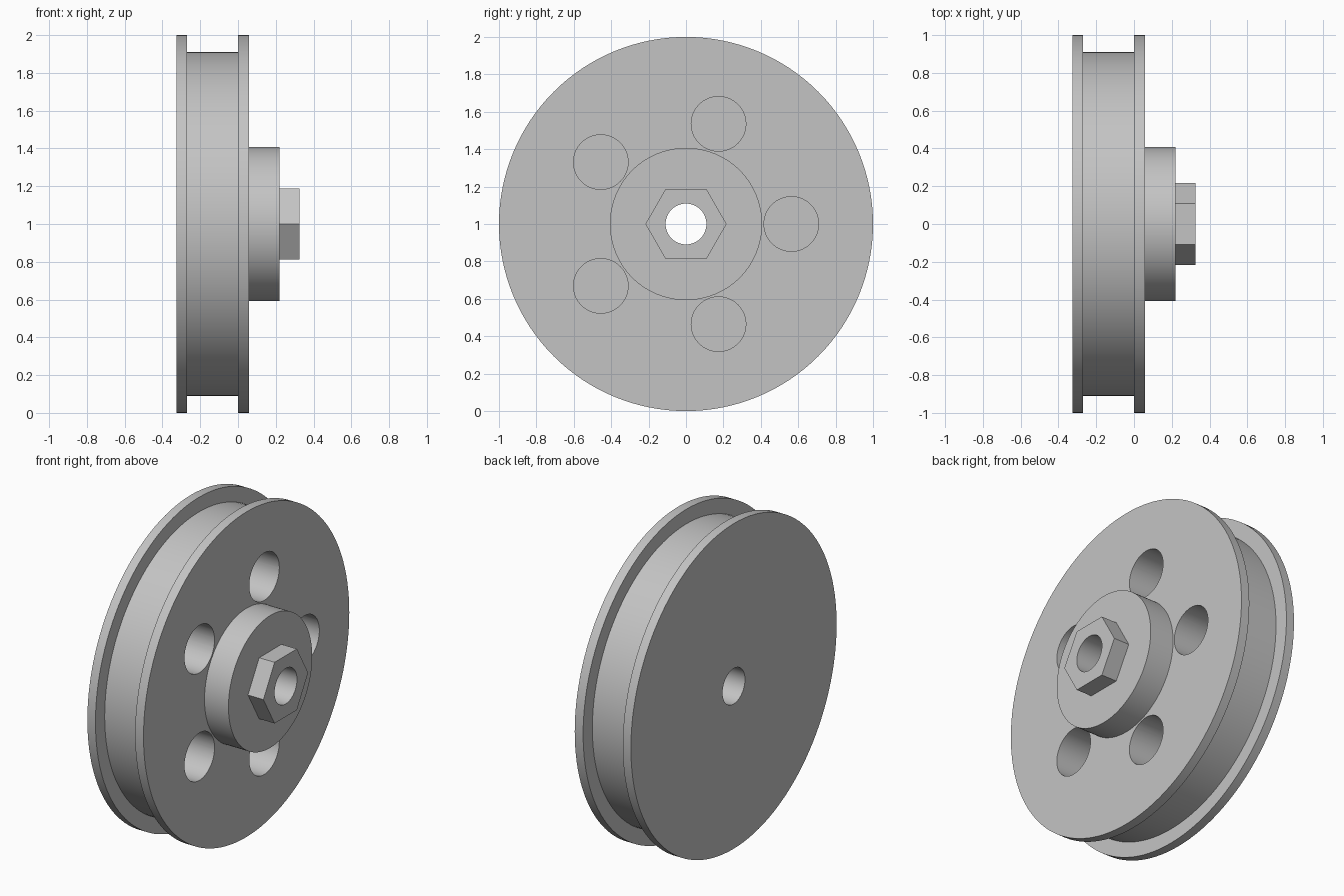
import bpy
import math
from mathutils import Matrix, Vector

cube = bpy.data.objects.get("Cube")
if cube:
    bpy.data.objects.remove(cube, do_unlink=True)

import bmesh

AXLE_Z = 1.0
SEGMENTS = 128
BORE = 0.109
X_BACK, X_GROOVE, X_FLANGE, X_FACE, X_HUB, X_TIP = -0.325, -0.27, 0.0, 0.057, 0.22, 0.325

grey = bpy.data.materials.new("plain_grey")
grey.use_nodes = True
colour = (0.55, 0.55, 0.55, 1)
grey.diffuse_color = colour
grey.node_tree.nodes["Principled BSDF"].inputs["Base Color"].default_value = colour


def add_object(name, bm):
    bmesh.ops.recalc_face_normals(bm, faces=bm.faces)
    mesh = bpy.data.meshes.new(name)
    bm.to_mesh(mesh)
    bm.free()
    mesh.materials.append(grey)
    obj = bpy.data.objects.new(name, mesh)
    bpy.context.collection.objects.link(obj)
    return obj


def lathe(name, profile):
    """Spin a closed (x, radius) profile around the axle."""
    bm = bmesh.new()
    verts = [bm.verts.new((x, r, AXLE_Z)) for x, r in profile]
    edges = [bm.edges.new((a, b)) for a, b in zip(verts, verts[1:] + verts[:1])]
    bmesh.ops.spin(bm, geom=verts + edges, cent=(0, 0, AXLE_Z), axis=(1, 0, 0),
                   angle=math.tau, steps=SEGMENTS, use_merge=True)
    bmesh.ops.remove_doubles(bm, verts=bm.verts, dist=1e-5)
    return add_object(name, bm)


def prism(name, x0, x1, radius, sides, y=0.0, z=AXLE_Z):
    """Prism along x, with its first corner towards +y."""
    bm = bmesh.new()
    ring = [bm.verts.new((x0, y + radius * math.cos(a), z + radius * math.sin(a)))
            for a in (math.tau * i / sides for i in range(sides))]
    base = bm.faces.new(ring)
    top = bmesh.ops.extrude_face_region(bm, geom=[base], use_keep_orig=True)["geom"]
    bmesh.ops.translate(bm, vec=(x1 - x0, 0, 0),
                        verts=[v for v in top if isinstance(v, bmesh.types.BMVert)])
    return add_object(name, bm)


def cut(target, cutter):
    mod = target.modifiers.new("cut", "BOOLEAN")
    mod.operation = "DIFFERENCE"
    mod.solver = "EXACT"
    mod.object = cutter
    bpy.context.view_layer.objects.active = target
    bpy.ops.object.modifier_apply(modifier=mod.name)
    bpy.data.objects.remove(cutter, do_unlink=True)


# Grooved wheel with two flanges, a raised hub and a through bore
wheel = lathe("grooved_wheel", [
    (X_BACK, BORE), (X_BACK, 1), (X_GROOVE, 1), (X_GROOVE, 0.91),
    (X_FLANGE, 0.91), (X_FLANGE, 1), (X_FACE, 1), (X_FACE, 0.407),
    (X_HUB, 0.407), (X_HUB, BORE)])

# Five blind holes around the hub, closed by the back flange
for i in range(5):
    a = math.tau * i / 5
    cut(wheel, prism("hole_cutter", X_GROOVE, X_FACE + 0.1, 0.146, 64,
                     0.563 * math.cos(a), AXLE_Z + 0.563 * math.sin(a)))

# Hexagonal nut with the bore continued through it
nut = prism("hex_nut", X_HUB, X_TIP, 0.217, 6)
cut(nut, prism("bore_cutter", X_HUB - 0.1, X_TIP + 0.1, BORE, SEGMENTS))

# Smooth round walls, sharp rims
for obj in (wheel, nut):
    bpy.ops.object.select_all(action="DESELECT")
    obj.select_set(True)
    bpy.context.view_layer.objects.active = obj
    bpy.ops.object.shade_smooth_by_angle(angle=math.radians(30))
